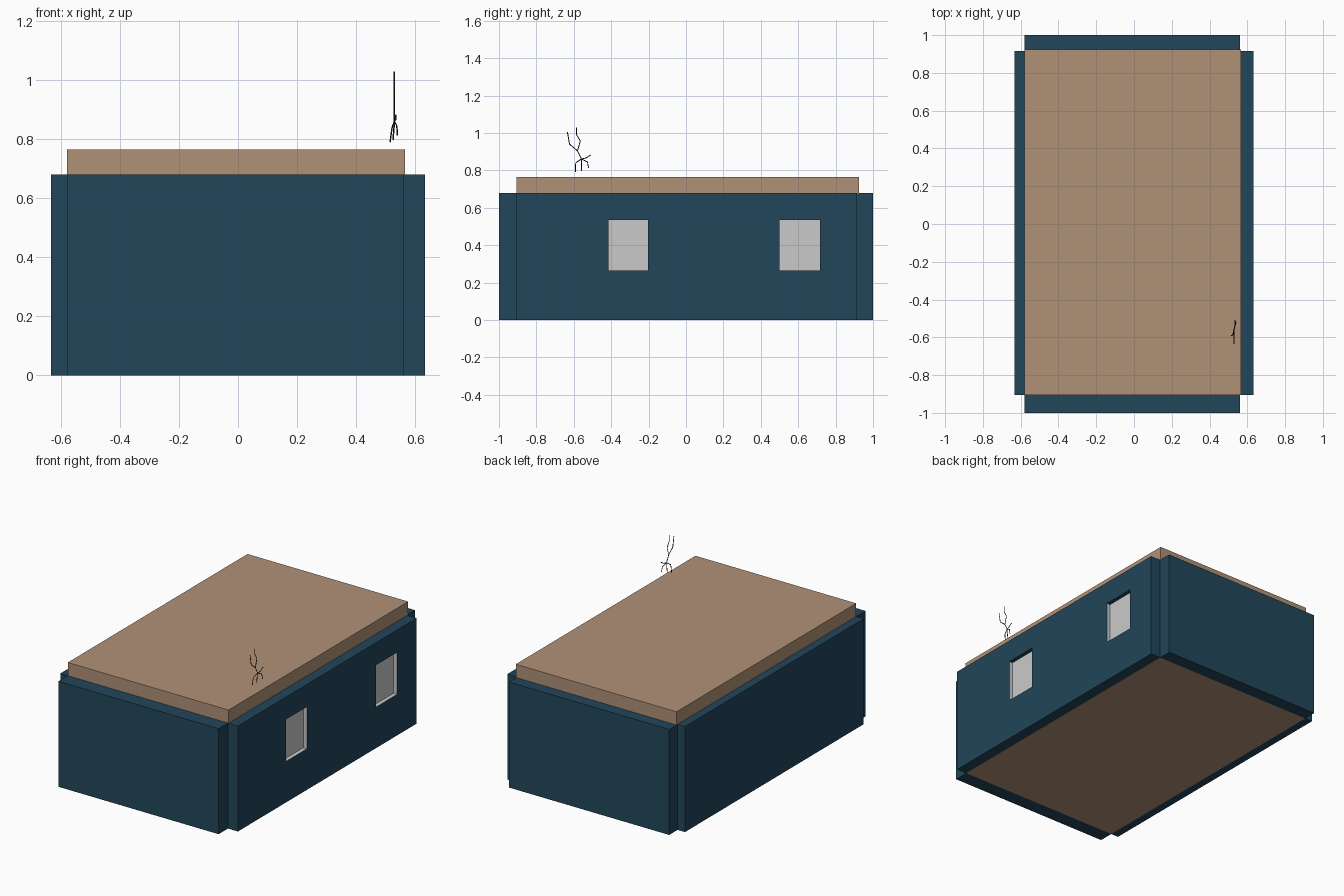
import bpy, bmesh
from mathutils import Vector

if "Cube" in bpy.data.objects:
    bpy.data.objects.remove(bpy.data.objects["Cube"])


def material(name, r, g, b):
    lin = [(c / 255 / 12.92 if c < 10 else ((c / 255 + 0.055) / 1.055) ** 2.4) for c in (r, g, b)]
    m = bpy.data.materials.new(name)
    m.diffuse_color = (*lin, 1)
    m.use_nodes = True
    m.node_tree.nodes["Principled BSDF"].inputs["Base Color"].default_value = m.diffuse_color
    return m


TEAL = material("teal_wall", 34, 70, 91)
TAN = material("tan_board", 176, 145, 119)
GREY = material("pale_grey_pane", 202, 202, 202)
BARK = material("dark_twig", 48, 38, 30)


def box(name, lo, hi, *mats, edit=None):
    bm = bmesh.new()
    bmesh.ops.create_cube(bm, size=1)
    lo, hi = Vector(lo), Vector(hi)
    for v in bm.verts:
        v.co = (lo + hi) / 2 + v.co * (hi - lo)
    if edit:
        edit(bm)
    me = bpy.data.meshes.new(name)
    bm.to_mesh(me)
    bm.free()
    for m in mats:
        me.materials.append(m)
    ob = bpy.data.objects.new(name, me)
    bpy.context.collection.objects.link(ob)
    return ob


X0, X1, Y0, Y1, H = -0.58, 0.562, -0.905, 0.915, 0.68
WINDOWS = ((-0.415, -0.203), (0.5, 0.717))
SILL, HEAD = 0.265, 0.535


# Recessed windows: grey pane, jambs and sill, teal lintel
def cut_windows(bm):
    cuts = [((0, y, 0), (0, 1, 0)) for w in WINDOWS for y in w]
    cuts += [((0, 0, z), (0, 0, 1)) for z in (SILL, HEAD)]
    for co, no in cuts:
        bmesh.ops.bisect_plane(bm, geom=bm.verts[:] + bm.edges[:] + bm.faces[:],
                               plane_co=co, plane_no=no)
    bm.normal_update()
    panes = []
    for f in bm.faces:
        c = f.calc_center_median()
        if f.normal.x > 0.9 and SILL < c.z < HEAD and any(a < c.y < b for a, b in WINDOWS):
            panes.append(f)
    rims = bmesh.ops.inset_individual(bm, faces=panes, thickness=0, depth=-0.025)["faces"]
    bm.normal_update()
    for f in panes + [r for r in rims if r.normal.z > -0.5]:
        f.material_index = 1


# Walls, leaving the corners notched
box("front_wall", (X0, -1, 0), (X1, Y0, H), TEAL)
box("back_wall", (X0, Y1, 0), (X1, 1, H), TEAL)
box("left_wall", (-0.633, Y0, 0), (X0, Y1, H), TEAL)
box("right_wall", (X1, Y0, 0), (0.633, Y1, H), TEAL, GREY, edit=cut_windows)

# Floor and ceiling boards
box("floor", (X0, Y0, 0), (X1, Y1, 0.08), TAN)
box("ceiling", (X0, Y0, 0.675), (0.566, 0.925, 0.765), TAN)

# Small bare twig above the roof
fork, hub = (0.53, -0.58, 0.904), (0.53, -0.559, 0.861)
paths = (
    [(0.53, -0.585, 1.03), (0.53, -0.585, 0.99), (0.53, -0.565, 0.957), fork, hub],
    [(0.53, -0.634, 1.005), (0.53, -0.623, 0.94), fork],
    [hub, (0.535, -0.535, 0.866), (0.535, -0.51, 0.882)],
    [hub, (0.522, -0.59, 0.84), (0.515, -0.59, 0.79)],
    [hub, (0.525, -0.559, 0.797)],
    [hub, (0.538, -0.527, 0.845), (0.54, -0.521, 0.813)],
)
cu = bpy.data.curves.new("twig", "CURVE")
cu.dimensions = "3D"
cu.bevel_depth = 0.0025
cu.bevel_resolution = 0
cu.use_fill_caps = True
for pts in paths:
    s = cu.splines.new("POLY")
    s.points.add(len(pts) - 1)
    for p, co in zip(s.points, pts):
        p.co = (*co, 1)
cu.materials.append(BARK)
bpy.context.collection.objects.link(bpy.data.objects.new("twig", cu))
